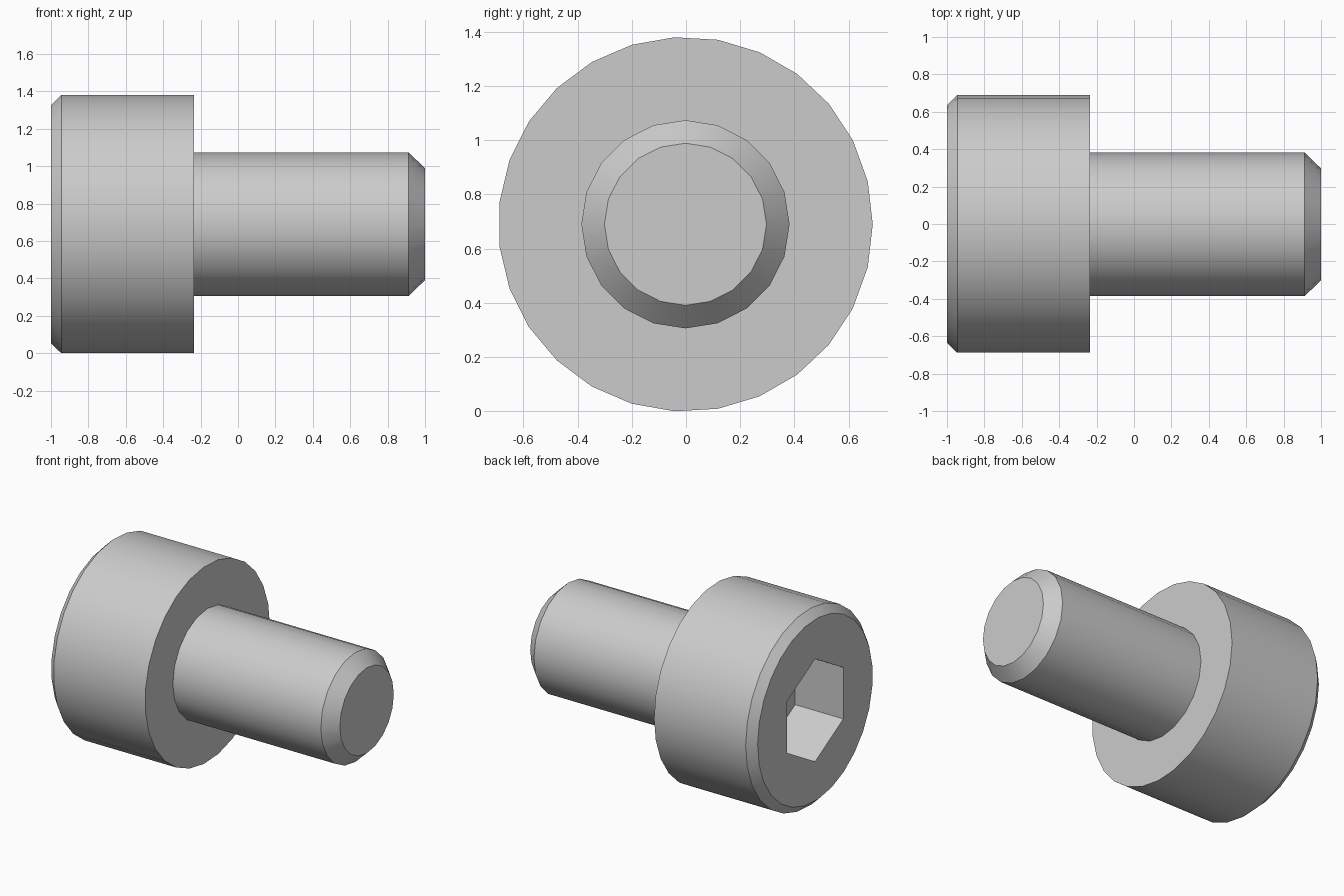
import bpy, bmesh
from math import cos, sin, pi, radians

if "Cube" in bpy.data.objects:
    bpy.data.objects.remove(bpy.data.objects["Cube"])

CY, CZ = -0.002, 0.69          # screw axis runs along x through this point
bm = bmesh.new()


def ring(x, radius, sides, start=0.0):
    verts = [bm.verts.new((x, CY + radius * cos(start + 2 * pi * i / sides),
                           CZ + radius * sin(start + 2 * pi * i / sides)))
             for i in range(sides)]
    for i in range(sides):
        bm.edges.new((verts[i - 1], verts[i]))
    return verts


def skin(a, b):
    for i in range(len(a)):
        bm.faces.new((a[i - 1], a[i], b[i], b[i - 1]))


def fill_between(outer, inner):
    edges = [bm.edges.get((r[i - 1], r[i])) for r in (outer, inner) for i in range(len(r))]
    bmesh.ops.triangle_fill(bm, edges=edges, use_beauty=True, use_dissolve=False)


# Hexagonal socket
socket_floor = ring(-0.627, 0.36, 6, pi / 2)
socket_rim = ring(-1.0, 0.36, 6, pi / 2)
bm.faces.new(socket_floor)
skin(socket_floor, socket_rim)

# Head with chamfered outer rim
head = [ring(x, r, 27) for x, r in ((-1.0, 0.637), (-0.945, 0.691), (-0.235, 0.691))]
fill_between(head[0], socket_rim)
skin(head[0], head[1])
skin(head[1], head[2])

# Shank with chamfered tip
shank = [ring(x, r, 20) for x, r in ((-0.235, 0.384), (0.912, 0.384), (1.0, 0.299))]
fill_between(head[2], shank[0])
skin(shank[0], shank[1])
skin(shank[1], shank[2])
bm.faces.new(shank[2])

bmesh.ops.recalc_face_normals(bm, faces=bm.faces[:])
mesh = bpy.data.meshes.new("socket_cap_screw")
bm.to_mesh(mesh)
bm.free()
screw = bpy.data.objects.new("socket_cap_screw", mesh)
bpy.context.collection.objects.link(screw)

# Smooth round sides, crisp chamfers and socket
bpy.context.view_layer.objects.active = screw
screw.select_set(True)
bpy.ops.object.shade_smooth_by_angle(angle=radians(30))
